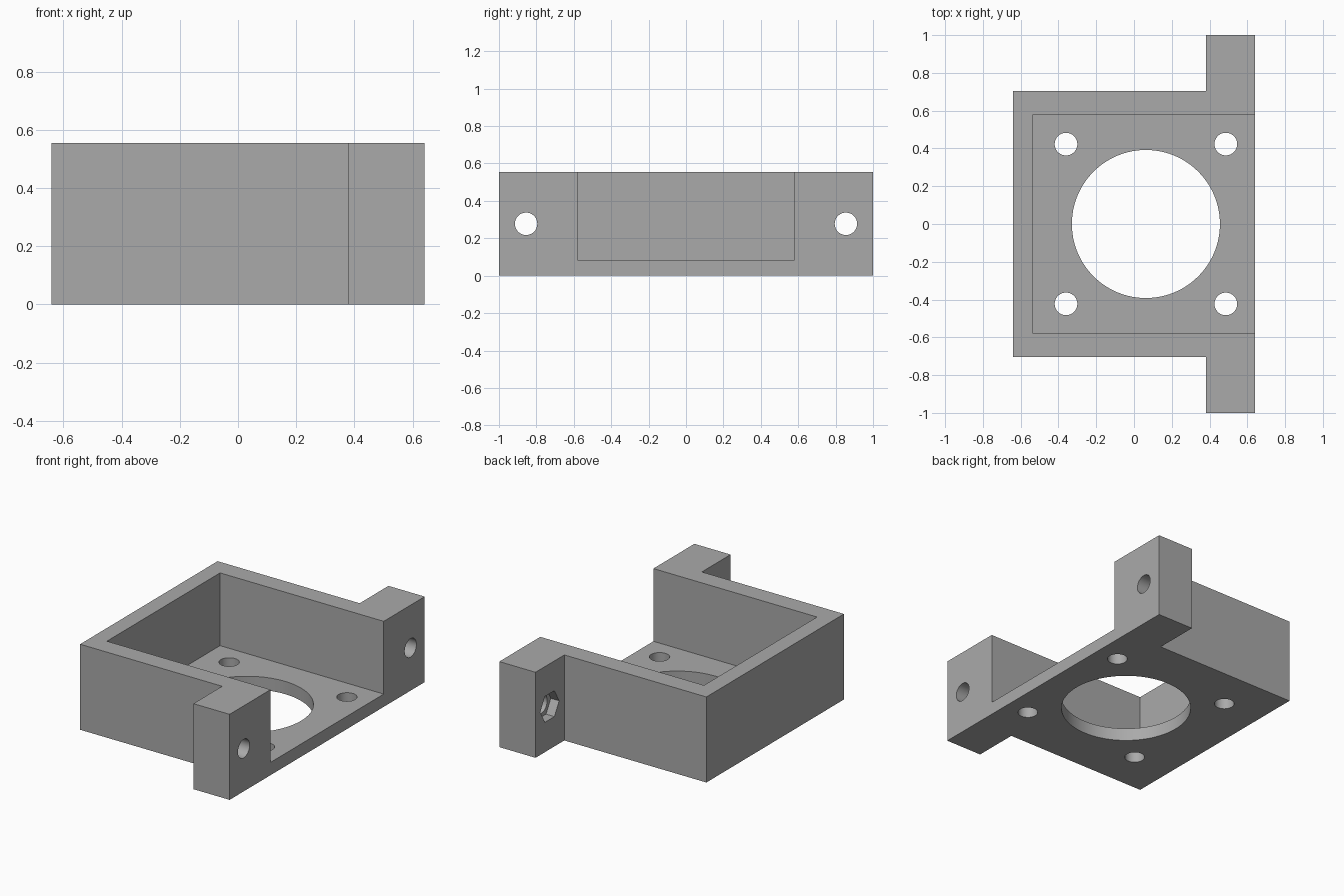
import bpy
import bmesh
from math import pi
from mathutils import Matrix, Vector

cube = bpy.data.objects.get("Cube")
if cube:
    bpy.data.objects.remove(cube, do_unlink=True)

HEIGHT = 0.555
FLOOR = 0.083
BACK, OPEN = -0.64, 0.64      # closed and open sides in x
EAR_X = 0.38                  # rear face of the ears
SIDE, EAR_Y = 0.705, 1.0      # outer wall and ear tip in y
BORE_X = 0.063
HOLE_R = 0.06

grey = bpy.data.materials.new("plain_grey")
grey.use_nodes = True
colour = (0.4, 0.4, 0.4, 1)
grey.diffuse_color = colour
grey.node_tree.nodes["Principled BSDF"].inputs["Base Color"].default_value = colour


def make_object(name, bm):
    bmesh.ops.recalc_face_normals(bm, faces=bm.faces)
    mesh = bpy.data.meshes.new(name)
    bm.to_mesh(mesh)
    bm.free()
    mesh.materials.append(grey)
    obj = bpy.data.objects.new(name, mesh)
    bpy.context.collection.objects.link(obj)
    return obj


def prism(name, outline, height):
    bm = bmesh.new()
    face = bm.faces.new([bm.verts.new((x, y, 0)) for x, y in outline])
    top = bmesh.ops.extrude_face_region(bm, geom=[face])["geom"]
    bmesh.ops.translate(bm, vec=(0, 0, height),
                        verts=[v for v in top if isinstance(v, bmesh.types.BMVert)])
    return make_object(name, bm)


def box(name, low, high):
    low, high = Vector(low), Vector(high)
    bm = bmesh.new()
    bmesh.ops.create_cube(bm, size=1, matrix=Matrix.Translation((low + high) / 2)
                          @ Matrix.Diagonal((*(high - low), 1)))
    return make_object(name, bm)


def cylinder(name, centre, radius, depth, sides=48, along_x=False):
    turn = Matrix.Rotation(pi / 2, 4, "Y") if along_x else Matrix()
    bm = bmesh.new()
    bmesh.ops.create_cone(bm, cap_ends=True, segments=sides, radius1=radius,
                          radius2=radius, depth=depth,
                          matrix=Matrix.Translation(centre) @ turn)
    return make_object(name, bm)


# Bracket body with two mounting ears, mirrored across y
half = [(BACK, SIDE), (EAR_X, SIDE), (EAR_X, EAR_Y), (OPEN, EAR_Y)]
outline = half + [(x, -y) for x, y in reversed(half)]
bracket = prism("motor_bracket", outline, HEIGHT)

# Tray open at the top and one side, and the large bore in its floor
cutters = [
    box("tray_cutter", (-0.535, -0.58, FLOOR), (1, 0.58, 1)),
    cylinder("bore_cutter", (BORE_X, 0, 0), 0.392, 0.5, 96),
]

for side in (-1, 1):
    # Floor screw holes
    for dx in (-0.423, 0.423):
        cutters.append(cylinder("floor_hole_cutter", (BORE_X + dx, side * 0.423, 0), HOLE_R, 0.5))
    # Ear screw hole and hexagonal nut pocket on the rear face
    ear = (EAR_X, side * 0.855, HEIGHT / 2)
    cutters.append(cylinder("ear_hole_cutter", ear, HOLE_R, 1, along_x=True))
    cutters.append(cylinder("nut_pocket_cutter", ear, 0.097, 0.12, 6, along_x=True))

bpy.context.view_layer.objects.active = bracket
for cutter in cutters:
    cut = bracket.modifiers.new(cutter.name, "BOOLEAN")
    cut.operation = "DIFFERENCE"
    cut.solver = "EXACT"
    cut.object = cutter
    bpy.ops.object.modifier_apply(modifier=cut.name)
    bpy.data.objects.remove(cutter, do_unlink=True)

# Smooth hole walls, sharp edges elsewhere
bpy.ops.object.select_all(action="DESELECT")
bracket.select_set(True)
bpy.ops.object.shade_smooth_by_angle(angle=pi / 6)
